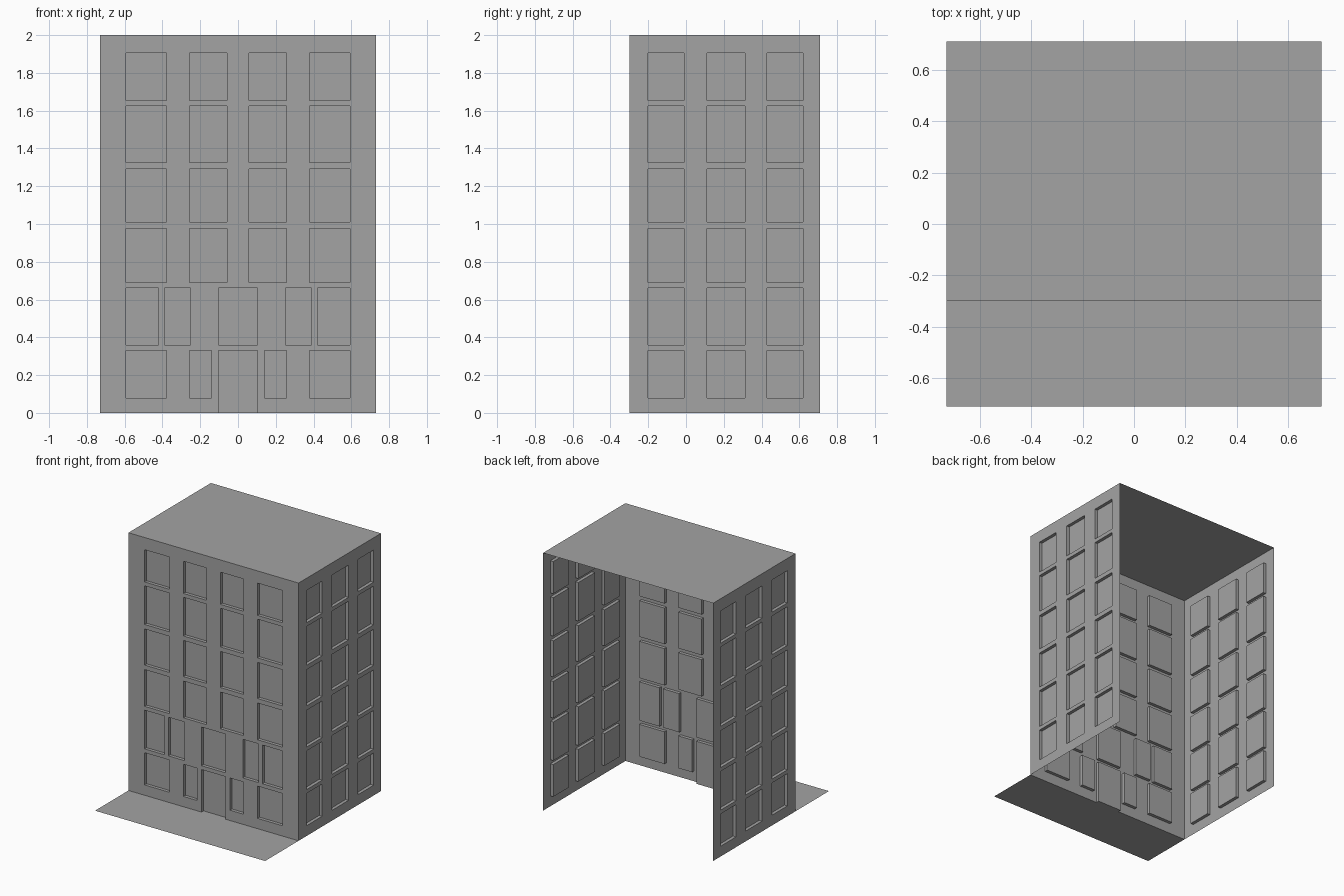
import bpy, bmesh
from mathutils import Vector

cube = bpy.data.objects.get("Cube")
if cube:
    bpy.data.objects.remove(cube, do_unlink=True)

HALF_W, FRONT, BACK, HEIGHT = 0.73, -0.30, 0.71, 2.0
DEPTH = 0.025
UP = Vector((0, 0, 1))

grey = bpy.data.materials.new("plain_grey")
grey.use_nodes = True
grey.diffuse_color = (0.37, 0.37, 0.37, 1)
bsdf = next(n for n in grey.node_tree.nodes if n.type == "BSDF_PRINCIPLED")
bsdf.inputs["Base Color"].default_value = grey.diffuse_color


def make_object(name, bm):
    bmesh.ops.remove_doubles(bm, verts=bm.verts[:], dist=0.0005)
    mesh = bpy.data.meshes.new(name)
    bm.to_mesh(mesh)
    bm.free()
    mesh.materials.append(grey)
    bpy.context.collection.objects.link(bpy.data.objects.new(name, mesh))


def slab(name, y0, y1, z):
    bm = bmesh.new()
    corners = [(-HALF_W, y0), (HALF_W, y0), (HALF_W, y1), (-HALF_W, y1)]
    bm.faces.new([bm.verts.new((x, y, z)) for x, y in corners])
    make_object(name, bm)


def wall(name, origin, across, width, openings):
    """Flat wall on a grid of cells, with the cells inside an opening set back."""
    origin, across = Vector(origin), Vector(across)
    inward = -across.cross(UP)
    us = sorted({0, width} | {u for o in openings for u in o[:2]})
    vs = sorted({0, HEIGHT} | {v for o in openings for v in o[2:]})
    bm = bmesh.new()

    def quad(points):
        bm.faces.new([bm.verts.new(origin + across * u + UP * v + inward * d)
                      for u, v, d in points])

    def recessed(i, j):
        if not (0 <= i < len(us) - 1 and 0 <= j < len(vs) - 1):
            return False
        u, v = (us[i] + us[i + 1]) / 2, (vs[j] + vs[j + 1]) / 2
        return any(a < u < b and c < v < d for a, b, c, d in openings)

    for i in range(len(us) - 1):
        for j in range(len(vs) - 1):
            ring = [(us[i], vs[j]), (us[i + 1], vs[j]),
                    (us[i + 1], vs[j + 1]), (us[i], vs[j + 1])]
            inset = recessed(i, j)
            quad([(u, v, DEPTH if inset else 0) for u, v in ring])
            # Sill, jambs and lintel around each recess
            for k, (di, dj) in enumerate([(0, -1), (1, 0), (0, 1), (-1, 0)]):
                if inset and not recessed(i + di, j + dj):
                    a, b = ring[k], ring[(k + 1) % 4]
                    quad([(*a, 0), (*b, 0), (*b, DEPTH), (*a, DEPTH)])
    make_object(name, bm)


# Storeys, from the ground up
rows = [(0.08, 0.33), (0.36, 0.66), (0.69, 0.975),
        (1.01, 1.29), (1.325, 1.625), (1.655, 1.905)]


def mirrored(spans):
    return spans + [(-b, -a) for a, b in spans]


# Front wall: entrance storey, first floor, then the regular storeys
centre = (-0.104, 0.104)
layouts = [mirrored([(0.14, 0.258), (0.378, 0.592)]),
           mirrored([(0.251, 0.388), (0.42, 0.592)]) + [centre]]
layouts += [mirrored([(0.059, 0.258), (0.378, 0.592)])] * 4
front = [(a + HALF_W, b + HALF_W, *row)
         for row, spans in zip(rows, layouts) for a, b in spans]
front.append((centre[0] + HALF_W, centre[1] + HALF_W, 0, rows[0][1]))
wall("front_wall", (-HALF_W, FRONT, 0), (1, 0, 0), 2 * HALF_W, front)

# Side walls
side_spans = [(-0.20, -0.01), (0.11, 0.312), (0.428, 0.62)]
left = [(a - FRONT, b - FRONT, *row) for row in rows for a, b in side_spans]
right = [(BACK - b, BACK - a, *row) for row in rows for a, b in side_spans]
wall("left_wall", (HALF_W, FRONT, 0), (0, 1, 0), BACK - FRONT, left)
wall("right_wall", (-HALF_W, BACK, 0), (0, -1, 0), BACK - FRONT, right)

# Roof and the pavement before the front wall
slab("roof", FRONT, BACK, HEIGHT)
slab("pavement", -BACK, FRONT, 0)
